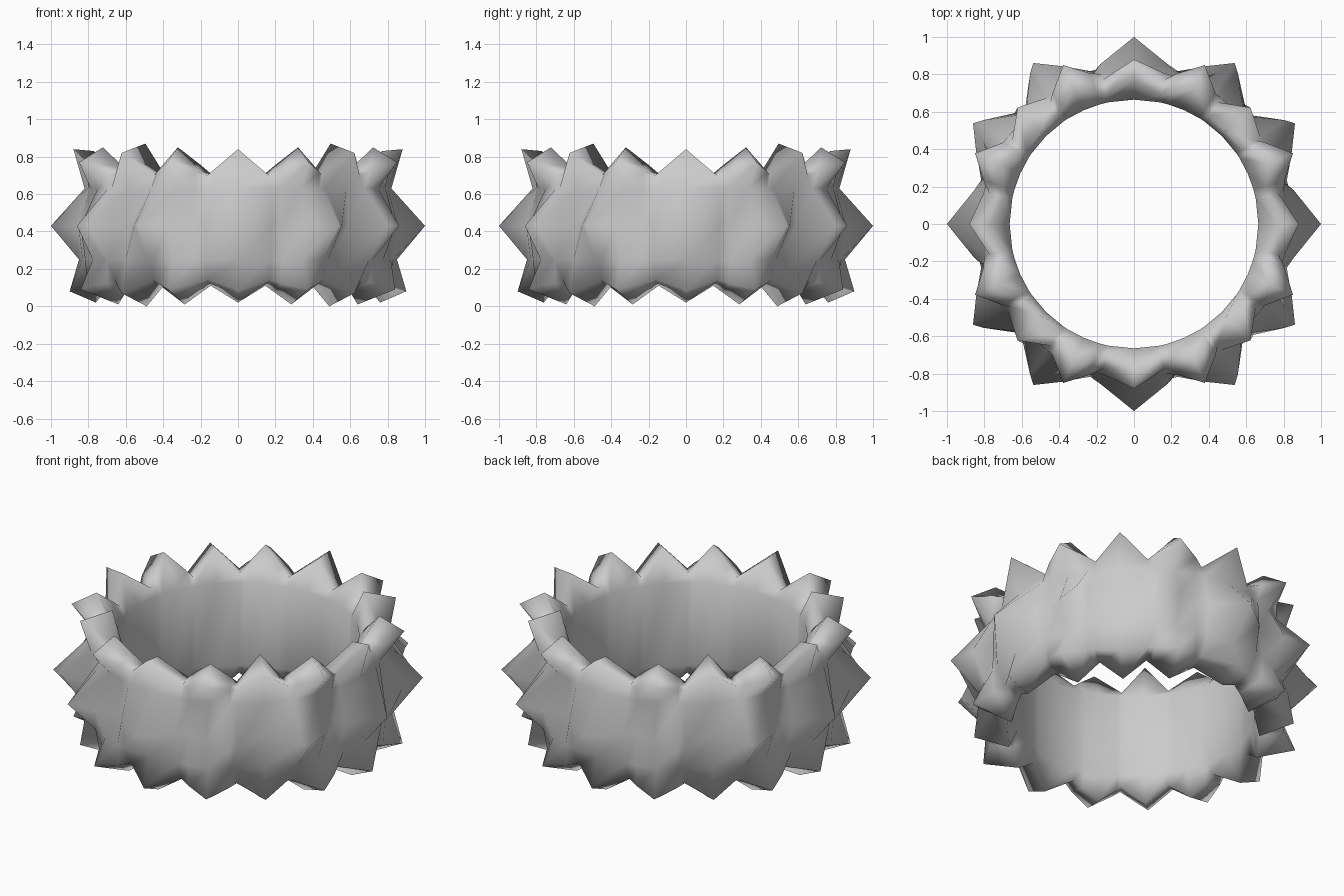
import bpy, bmesh, math

old = bpy.data.objects.get("Cube")
if old:
    bpy.data.objects.remove(old)

# Spike tips of an eighth turn: (angle in degrees, radius, height)
TOP_INNER = [(0, .77, .83), (24, .79, .85), (45, .70, .87)]
TOP_OUTER = [(0, .88, .84), (24, .93, .77), (45, .88, .82)]
MIDDLE = [(0, 1.0, .43), (32, 1.015, .43)]
BOTTOM_INNER = [(0, .76, .02), (24, .70, .01), (45, .69, .0)]
BOTTOM_OUTER = [(0, .90, .08), (24, .92, .09), (45, .88, .07)]


def spike_row(tips, valley):
    """Mirror the eighth, repeat it four times and put a valley between each pair of tips."""
    quarter = tips + [(90 - a, r, z) for a, r, z in reversed(tips) if 0 < a < 45]
    full = [(a + 90 * q, r, z) for q in range(4) for a, r, z in quarter]
    row = []
    for i, tip in enumerate(full):
        following = full[i + 1][0] if i + 1 < len(full) else 360
        row += [tip, ((tip[0] + following) / 2, *valley)]
    return row + [(360, *full[0][1:])]


def plain_row(radius, height):
    return [(0, radius, height), (360, radius, height)]


def sample(row, angle):
    """Point of a row at an angle, straight between its corner points."""
    for (a0, r0, z0), (a1, r1, z1) in zip(row, row[1:]):
        if a0 <= angle <= a1:
            t = (angle - a0) / (a1 - a0)
            r, z = r0 + (r1 - r0) * t, z0 + (z1 - z0) * t
            a = math.radians(angle)
            return r * math.sin(a), r * math.cos(a), z


# Closed cross-section: inner wall, top spikes, waist, middle spikes, waist, bottom spikes
rows = [
    plain_row(.665, .17),
    plain_row(.665, .67),
    spike_row(TOP_INNER, (.70, .71)),
    spike_row(TOP_OUTER, (.79, .70)),
    plain_row(.82, .63),
    spike_row(MIDDLE, (.83, .43)),
    plain_row(.85, .25),
    spike_row(BOTTOM_OUTER, (.80, .14)),
    spike_row(BOTTOM_INNER, (.70, .11)),
]
angles = sorted({p[0] for row in rows for p in row if p[0] < 360})

# Spiked band
bm = bmesh.new()
columns = [[bm.verts.new(sample(row, a)) for row in rows] for a in angles]
for i, here in enumerate(columns):
    there = columns[(i + 1) % len(columns)]
    for j in range(len(rows)):
        k = (j + 1) % len(rows)
        bm.faces.new((here[j], there[j], there[k], here[k]))
bmesh.ops.recalc_face_normals(bm, faces=bm.faces)
mesh = bpy.data.meshes.new("spiked_ring")
bm.to_mesh(mesh)
bm.free()
ring = bpy.data.objects.new("spiked_ring", mesh)
bpy.context.collection.objects.link(ring)

# Light grey material
grey = bpy.data.materials.new("light_grey")
grey.use_nodes = True
colour = (.6, .6, .6, 1)
grey.diffuse_color = colour
grey.node_tree.nodes["Principled BSDF"].inputs["Base Color"].default_value = colour
mesh.materials.append(grey)

# Soft shading over the spikes
bpy.ops.object.select_all(action="DESELECT")
ring.select_set(True)
bpy.context.view_layer.objects.active = ring
bpy.ops.object.shade_smooth_by_angle(angle=math.radians(110))
